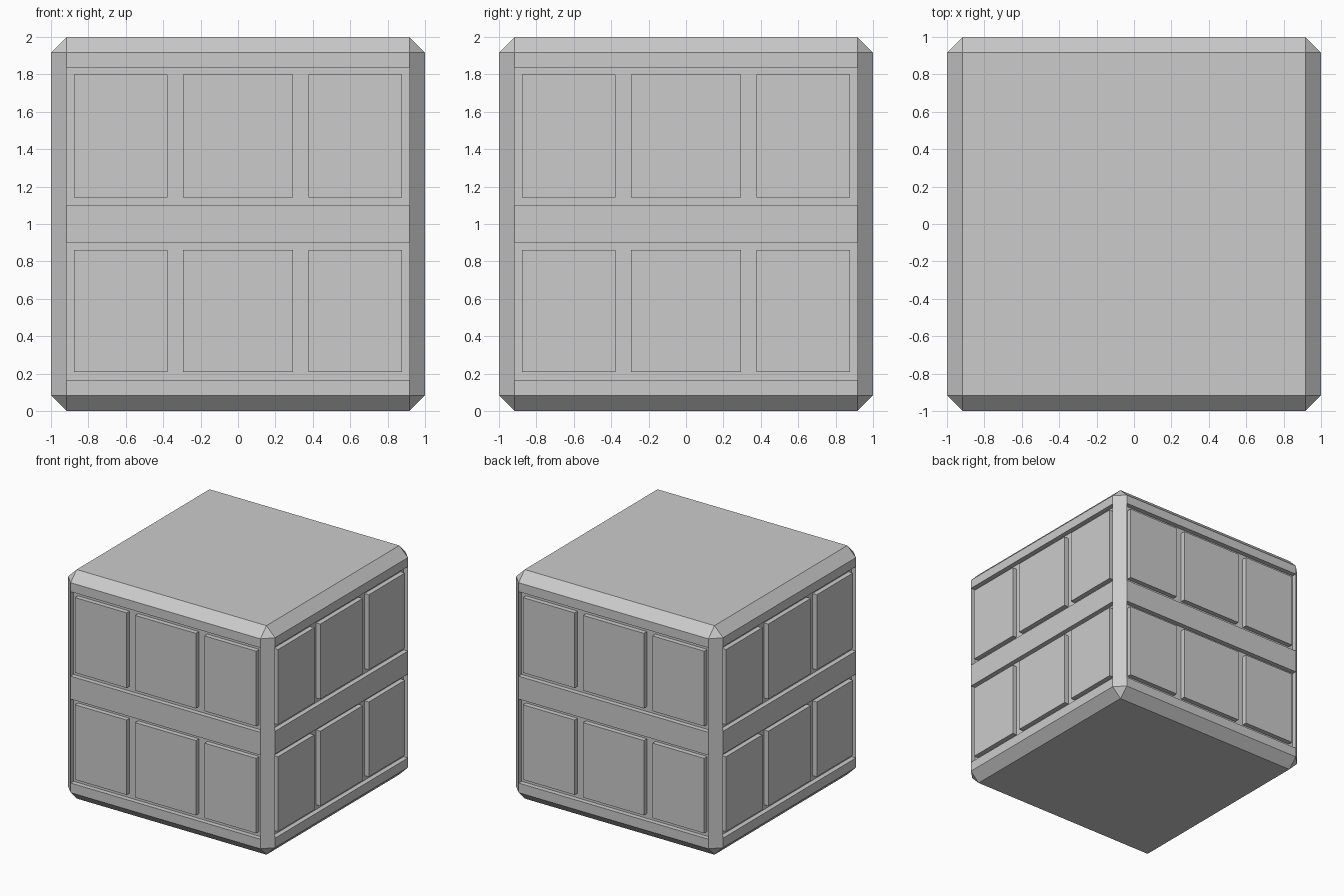
import bpy, bmesh
from math import radians
from mathutils import Matrix, Vector

if "Cube" in bpy.data.objects:
    bpy.data.objects.remove(bpy.data.objects["Cube"])

CHAMFER = 1 / 12
DEPTH = 1 / 24
ROWS = [(0.167, 0.9), (1.1, 1.838)]                        # recessed bands (z)
PANEL_ROWS = [(0.208, 0.862), (1.142, 1.798)]              # panel heights (z)
PANEL_COLS = [(-0.876, -0.376), (-0.293, 0.293), (0.376, 0.876)]


def add_box(bm, lo, hi, turn=Matrix()):
    lo, hi = Vector(lo), Vector(hi)
    m = turn @ Matrix.Translation((lo + hi) / 2) @ Matrix.Diagonal((*(hi - lo), 1))
    bmesh.ops.create_cube(bm, size=1, matrix=m)


def finish(bm, name):
    mesh = bpy.data.meshes.new(name)
    bm.to_mesh(mesh)
    bm.free()
    ob = bpy.data.objects.new(name, mesh)
    bpy.context.collection.objects.link(ob)
    return ob


# Chamfered block
bm = bmesh.new()
add_box(bm, (-1, -1, 0), (1, 1, 2))
bmesh.ops.bevel(bm, geom=bm.edges[:], offset=CHAMFER, segments=1,
                affect='EDGES', offset_type='OFFSET')
# Bevel offset is measured along the faces
body = finish(bm, "block_body")

# Two recessed bands on each of the four sides
bm = bmesh.new()
edge = 1 - CHAMFER
for side in range(4):
    turn = Matrix.Rotation(radians(90 * side), 4, 'Z')
    for z0, z1 in ROWS:
        add_box(bm, (-edge, -1.1, z0), (edge, -1 + DEPTH, z1), turn)
cutter = finish(bm, "recess_cutter")
cutter.hide_render = True

mod = body.modifiers.new("recesses", 'BOOLEAN')
mod.operation = 'DIFFERENCE'
mod.solver = 'EXACT'
mod.object = cutter
bpy.context.view_layer.objects.active = body
bpy.ops.object.modifier_apply(modifier=mod.name)
bpy.data.objects.remove(cutter)

# Brick panels filling the recesses
for side, label in enumerate(("front", "right", "back", "left")):
    bm = bmesh.new()
    turn = Matrix.Rotation(radians(90 * side), 4, 'Z')
    for z0, z1 in PANEL_ROWS:
        for x0, x1 in PANEL_COLS:
            add_box(bm, (x0, -1, z0), (x1, -1 + DEPTH + 0.005, z1), turn)
    finish(bm, f"{label}_panels")
